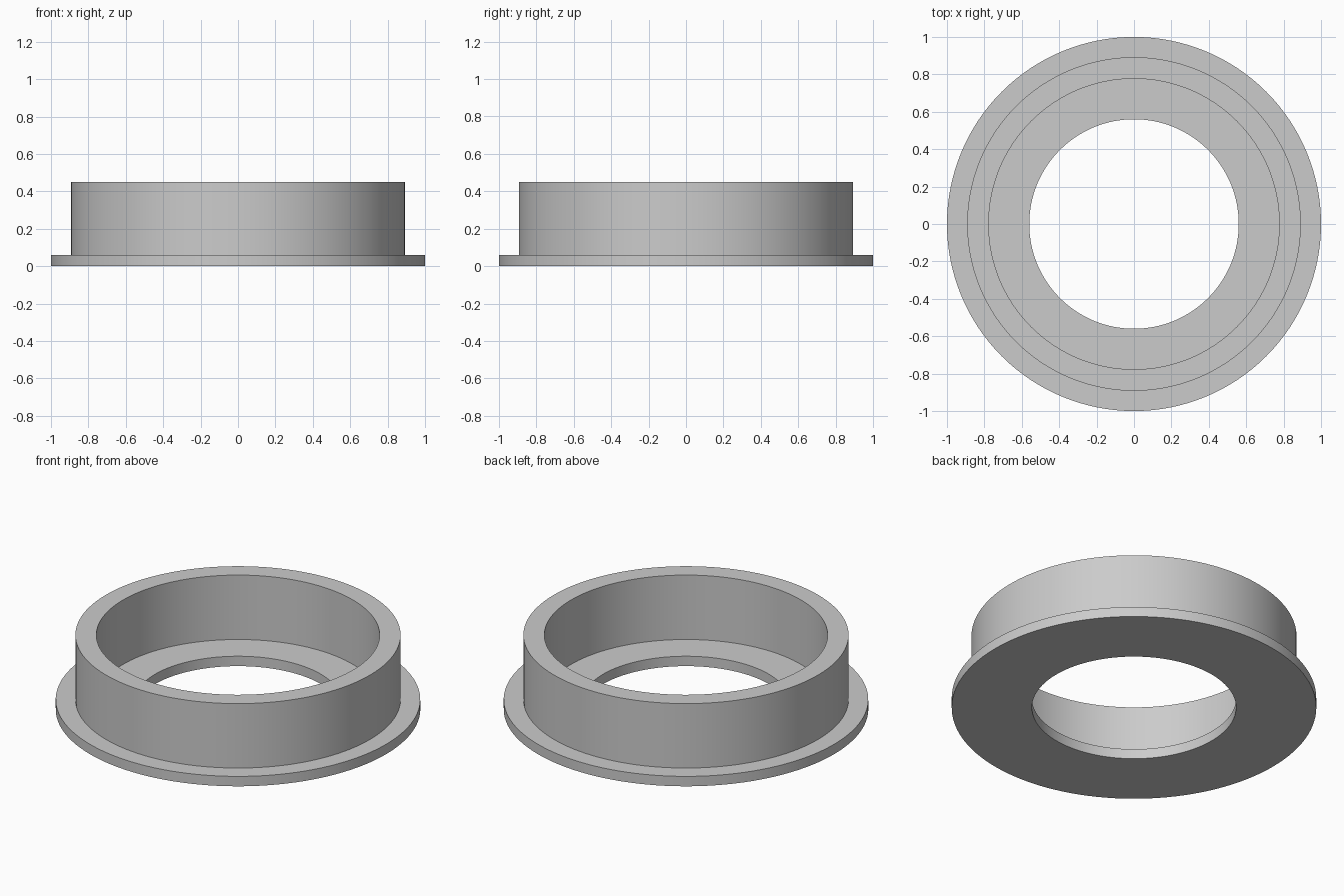
import bpy
import bmesh
import math

cube = bpy.data.objects.get("Cube")
if cube:
    bpy.data.objects.remove(cube, do_unlink=True)

# Single grey material
grey = bpy.data.materials.new("light_grey")
grey.use_nodes = True
colour = (0.6, 0.6, 0.6, 1.0)
grey.diffuse_color = colour
grey.node_tree.nodes["Principled BSDF"].inputs["Base Color"].default_value = colour

SEGMENTS = 128
FLANGE_R, WALL_R, BORE_R, HOLE_R = 1.0, 0.892, 0.777, 0.56
FLANGE_Z, TOP_Z = 0.06, 0.45


def lathe(name, profile):
    """Revolve a closed (radius, height) profile about the z axis."""
    bm = bmesh.new()
    rings = []
    for i in range(SEGMENTS):
        a = math.tau * i / SEGMENTS
        rings.append([bm.verts.new((r * math.cos(a), r * math.sin(a), z))
                      for r, z in profile])
    n = len(profile)
    for i, ring in enumerate(rings):
        following = rings[(i + 1) % SEGMENTS]
        for j in range(n):
            k = (j + 1) % n
            bm.faces.new((ring[j], following[j], following[k], ring[k]))
    bmesh.ops.recalc_face_normals(bm, faces=bm.faces)
    mesh = bpy.data.meshes.new(name)
    bm.to_mesh(mesh)
    bm.free()
    mesh.materials.append(grey)
    obj = bpy.data.objects.new(name, mesh)
    bpy.context.collection.objects.link(obj)
    bpy.ops.object.select_all(action="DESELECT")
    obj.select_set(True)
    bpy.context.view_layer.objects.active = obj
    bpy.ops.object.shade_smooth_by_angle(angle=math.radians(30))
    return obj


# Flanged collar: thin base ring with an upright wall around a wider bore
lathe("flanged_collar", [
    (HOLE_R, 0), (FLANGE_R, 0), (FLANGE_R, FLANGE_Z), (WALL_R, FLANGE_Z),
    (WALL_R, TOP_Z), (BORE_R, TOP_Z), (BORE_R, FLANGE_Z), (HOLE_R, FLANGE_Z),
])
